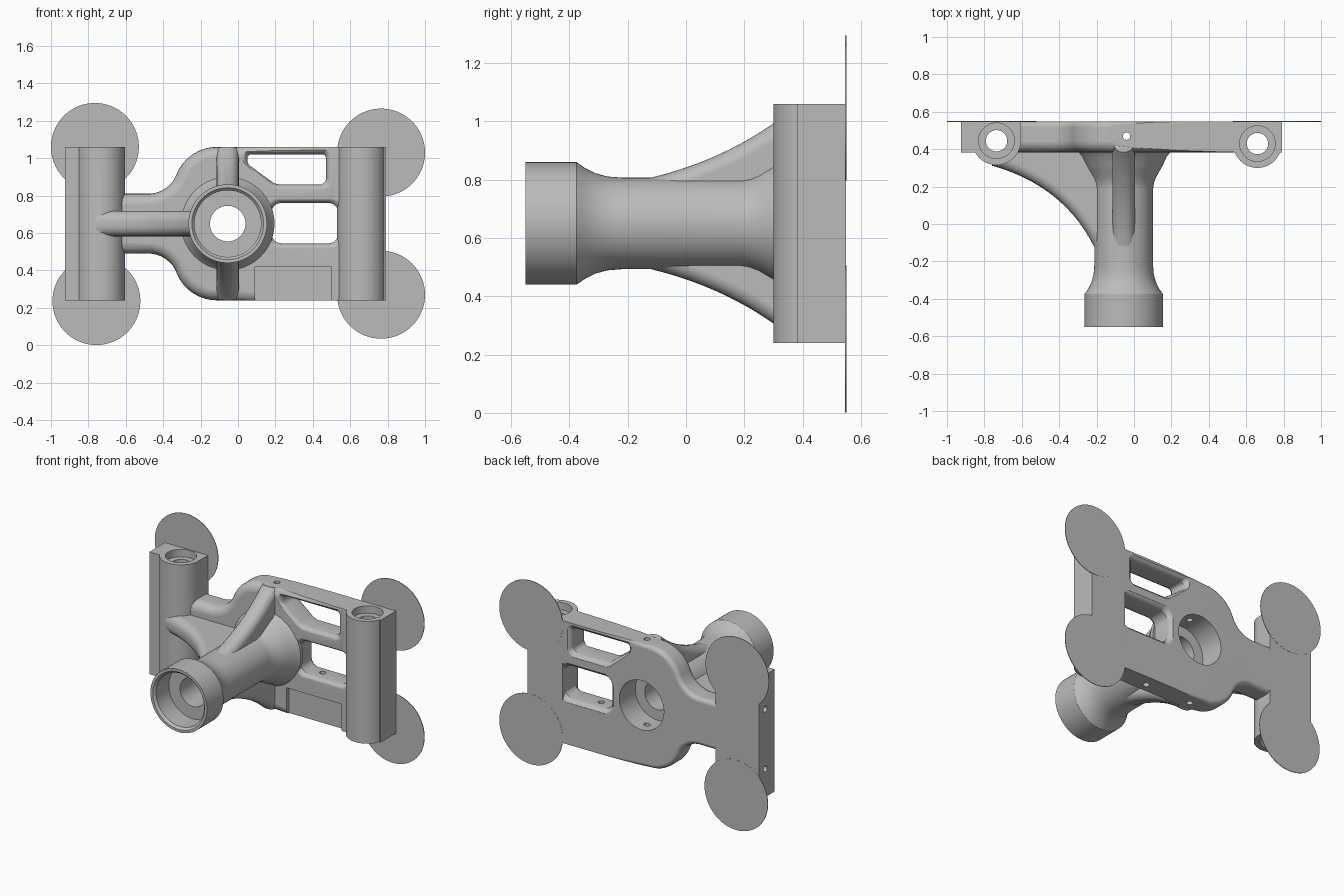
import bpy, bmesh
from math import sin, cos, pi, asin, tan
from mathutils import Vector

cube = bpy.data.objects.get("Cube")
if cube:
    bpy.data.objects.remove(cube, do_unlink=True)

AX, AZ = -0.055, 0.65            # tube axis
FRONT, BACK = 0.383, 0.549       # plate thickness in y
TOP, BOTTOM = 1.06, 0.24

grey = bpy.data.materials.new("plain_grey")
grey.use_nodes = True
grey.diffuse_color = (0.5, 0.5, 0.5, 1)
grey.node_tree.nodes["Principled BSDF"].inputs["Base Color"].default_value = grey.diffuse_color


def place(axis, p, a):
    """Profile point p at distance a along the axis."""
    return {"X": (a, p[0], p[1]), "Y": (p[0], a, p[1]), "Z": (p[0], p[1], a)}[axis]


def loft(name, axis, rings, soft=None, widths=(0, 0)):
    """Skin rings of (distance, points); soft picks cap edges to round."""
    bm = bmesh.new()
    loops = [[bm.verts.new(place(axis, p, a)) for p in pts] for a, pts in rings]
    n = len(loops[0])
    for r0, r1 in zip(loops, loops[1:]):
        for i in range(n):
            j = (i + 1) % n
            bm.faces.new((r0[i], r0[j], r1[j], r1[i]))
    bm.faces.new(loops[0][::-1])
    bm.faces.new(loops[-1])
    bmesh.ops.recalc_face_normals(bm, faces=bm.faces)
    k = "XYZ".index(axis)
    for (a, _), width in zip((rings[0], rings[-1]), widths):
        if width:
            edges = [e for e in bm.edges
                     if all(abs(v.co[k] - a) < 1e-5 for v in e.verts)
                     and soft(e.verts[0].co, e.verts[1].co)]
            bmesh.ops.bevel(bm, geom=edges, offset=width, segments=5,
                            profile=0.5, affect='EDGES')
    mesh = bpy.data.meshes.new(name)
    bm.to_mesh(mesh)
    bm.free()
    mesh.materials.append(grey)
    obj = bpy.data.objects.new(name, mesh)
    bpy.context.collection.objects.link(obj)
    return obj


def circle(c, r, n=64):
    return [(c[0] + r * cos(2 * pi * i / n), c[1] + r * sin(2 * pi * i / n)) for i in range(n)]


def lathe(name, axis, c, profile, n=64):
    return loft(name, axis, [(a, circle(c, r, n)) for a, r in profile])


def rounded(corners, steps=8):
    """Polygon from (x, z, radius) corners, with arcs at the corners."""
    out = []
    for i, (x, z, r) in enumerate(corners):
        p = Vector((x, z))
        if not r:
            out.append((x, z))
            continue
        u = (Vector(corners[i - 1][:2]) - p).normalized()
        v = (Vector(corners[(i + 1) % len(corners)][:2]) - p).normalized()
        half = u.angle(v) / 2
        mid = p + (u + v).normalized() * (r / sin(half))
        a, b = p + u * (r / tan(half)) - mid, p + v * (r / tan(half)) - mid
        for s in range(steps + 1):
            d = a.lerp(b, s / steps).normalized() * r
            out.append(tuple(mid + d))
    return out


def bezier(a, b, c, n=20):
    a, b, c = Vector(a), Vector(b), Vector(c)
    return [tuple(a * (1 - t) ** 2 + b * 2 * t * (1 - t) + c * t * t)
            for t in (i / n for i in range(n + 1))]


def combine(target, other, operation):
    mod = target.modifiers.new("combine", 'BOOLEAN')
    mod.operation, mod.solver, mod.object = operation, 'EXACT', other
    bpy.ops.object.select_all(action='DESELECT')
    bpy.context.view_layer.objects.active = target
    target.select_set(True)
    bpy.ops.object.modifier_apply(modifier=mod.name)
    bpy.data.objects.remove(other, do_unlink=True)


# Back plate: narrow arm flaring into the tall body
upper = [(-0.75, 0.81, 0), (-0.37, 0.81, 0.16), (-0.27, TOP, 0.23), (0.7, TOP, 0)]
outline = rounded(upper + [(x, 2 * AZ - z, r) for x, z, r in reversed(upper)])
body = loft("bracket_body", "Y", [(FRONT, outline), (BACK, outline)],
            lambda a, b: max(a.x, b.x) < -0.1 and abs(a.x - b.x) + abs(a.x + 0.75) > 0.001,
            (0.06, 0.03))

# Windows with eased rims
WINDOWS = [
    [(0.05, 1.02, 0.02), (0.47, 1.02, 0.02), (0.47, 0.86, 0.03), (0.2, 0.86, 0.08), (0.05, 0.97, 0.04)],
    [(0.18, 0.76, 0.05), (0.535, 0.76, 0.05), (0.535, 0.545, 0.05), (0.18, 0.545, 0.05)],
]
RIM = [(0.36, 0.035), (FRONT, 0.025), (0.39, 0.012), (0.41, 0), (0.52, 0),
       (0.54, 0.012), (BACK, 0.025), (0.57, 0.035)]
for corners in WINDOWS:
    pts = rounded(corners)
    xs, zs = [p[0] for p in pts], [p[1] for p in pts]
    mx, mz = (min(xs) + max(xs)) / 2, (min(zs) + max(zs)) / 2
    w, h = max(xs) - min(xs), max(zs) - min(zs)
    rings = [(y, [(mx + (x - mx) * (1 + 2 * d / w), mz + (z - mz) * (1 + 2 * d / h))
                  for x, z in pts]) for y, d in RIM]
    combine(body, loft("window_cutter", "Y", rings), 'DIFFERENCE')

# Shallow pocket at the lower front edge
pocket = [(0.09, 0.2), (0.5, 0.2), (0.5, 0.42), (0.09, 0.42)]
combine(body, loft("pocket_cutter", "Y", [(0.3, pocket), (0.413, pocket)]), 'DIFFERENCE')

# Upright posts: half-round front, squared outer edge
POSTS = [(-1, -0.735, 0.445, -0.925), (1, 0.66, 0.43, 0.79)]
R = 0.13
for side, cx, cy, edge in POSTS:
    t0 = asin((cy - FRONT) / R)
    arc = [(cx + side * R * cos(t), cy - R * sin(t))
           for t in (t0 + (pi - t0) * i / 32 for i in range(33))]
    pts = [(edge, BACK), (edge, FRONT)] + arc + [(cx - side * R, BACK)]
    combine(body, loft("post", "Z", [(BOTTOM, pts), (TOP, pts)]), 'UNION')

# Tube with front collar and flared root
tube = [(-0.55, 0.21), (-0.375, 0.21), (-0.345, 0.189), (-0.31, 0.172), (-0.27, 0.161),
        (-0.22, 0.157), (0.19, 0.157), (0.22, 0.162), (0.25, 0.173), (0.28, 0.19),
        (0.32, 0.212), (0.36, 0.23), (0.385, 0.25), (0.41, 0.25)]
combine(body, lathe("tube", "Y", (AX, AZ), tube), 'UNION')

# Curved ribs above and below the tube
for s in (1, -1):
    curve = bezier((-0.15, AZ + s * 0.15), (0.165, AZ + s * 0.22), (FRONT + 0.002, AZ + s * 0.41))
    pts = curve + [(0.45, AZ + s * 0.4), (0.45, AZ + s * 0.13), (-0.15, AZ + s * 0.13)]
    combine(body, loft("upright_rib", "X", [(AX - 0.06, pts), (AX + 0.06, pts)],
                       lambda a, b: max(a.y, b.y) < 0.386 and max(abs(a.z - AZ), abs(b.z - AZ)) > 0.152,
                       (0.05, 0.05)), 'UNION')

# Side rib running from the tube to the left-hand post
curve = bezier((-0.2, -0.15), (-0.36, 0.2), (-0.76, 0.312))
pts = curve + [(-0.74, 0.45), (-0.18, 0.45), (-0.18, -0.15)]
on_curve = [Vector(p) for p in curve]
near = lambda v: any((v.xy - p).length < 1e-4 for p in on_curve)
combine(body, loft("side_rib", "Z", [(AZ - 0.068, pts), (AZ + 0.068, pts)],
                   lambda a, b: near(a) and near(b), (0.055, 0.055)), 'UNION')

# Stepped bore through the tube
bore = [(-0.6, 0.195), (-0.55, 0.192), (-0.535, 0.178), (-0.4, 0.178), (-0.4, 0.095),
        (0.38, 0.095), (0.38, 0.165), (0.6, 0.165)]
combine(body, lathe("bore_cutter", "Y", (AX, AZ), bore), 'DIFFERENCE')

# Post bores, counterbored at both ends
for side, cx, cy, edge in POSTS:
    prof = [(0.2, 0.095), (BOTTOM + 0.05, 0.095), (BOTTOM + 0.05, 0.057),
            (TOP - 0.05, 0.057), (TOP - 0.05, 0.095), (1.1, 0.095)]
    combine(body, lathe("post_bore", "Z", (cx, cy), prof, 48), 'DIFFERENCE')

# Small screw holes
HOLES = [("Z", (-0.04, 0.47), 0.2, 1.1), ("Z", (0.3, 0.47), 0.2, 0.6),
         ("X", (0.48, 0.83), -1, -0.75), ("X", (0.48, 0.43), -1, -0.75)]
for axis, c, lo, hi in HOLES:
    combine(body, lathe("screw_hole", axis, c, [(lo, 0.02), (hi, 0.02)], 20), 'DIFFERENCE')

# Thin round pads behind the four corners
for name, c in {"upper_right_pad": (-0.765, 1.06), "lower_right_pad": (-0.757, 0.236),
                "upper_left_pad": (0.765, 1.03), "lower_left_pad": (0.765, 0.27)}.items():
    lathe(name, "Y", c, [(0.546, 0.235), (0.55, 0.235)], 72)

# Smooth shading with crisp edges
bpy.ops.object.select_all(action='DESELECT')
for obj in bpy.data.objects:
    if obj.type == 'MESH':
        obj.select_set(True)
bpy.context.view_layer.objects.active = body
bpy.ops.object.shade_smooth_by_angle(angle=0.55)
normals = body.modifiers.new("even_shading", 'WEIGHTED_NORMAL')
normals.keep_sharp = True
